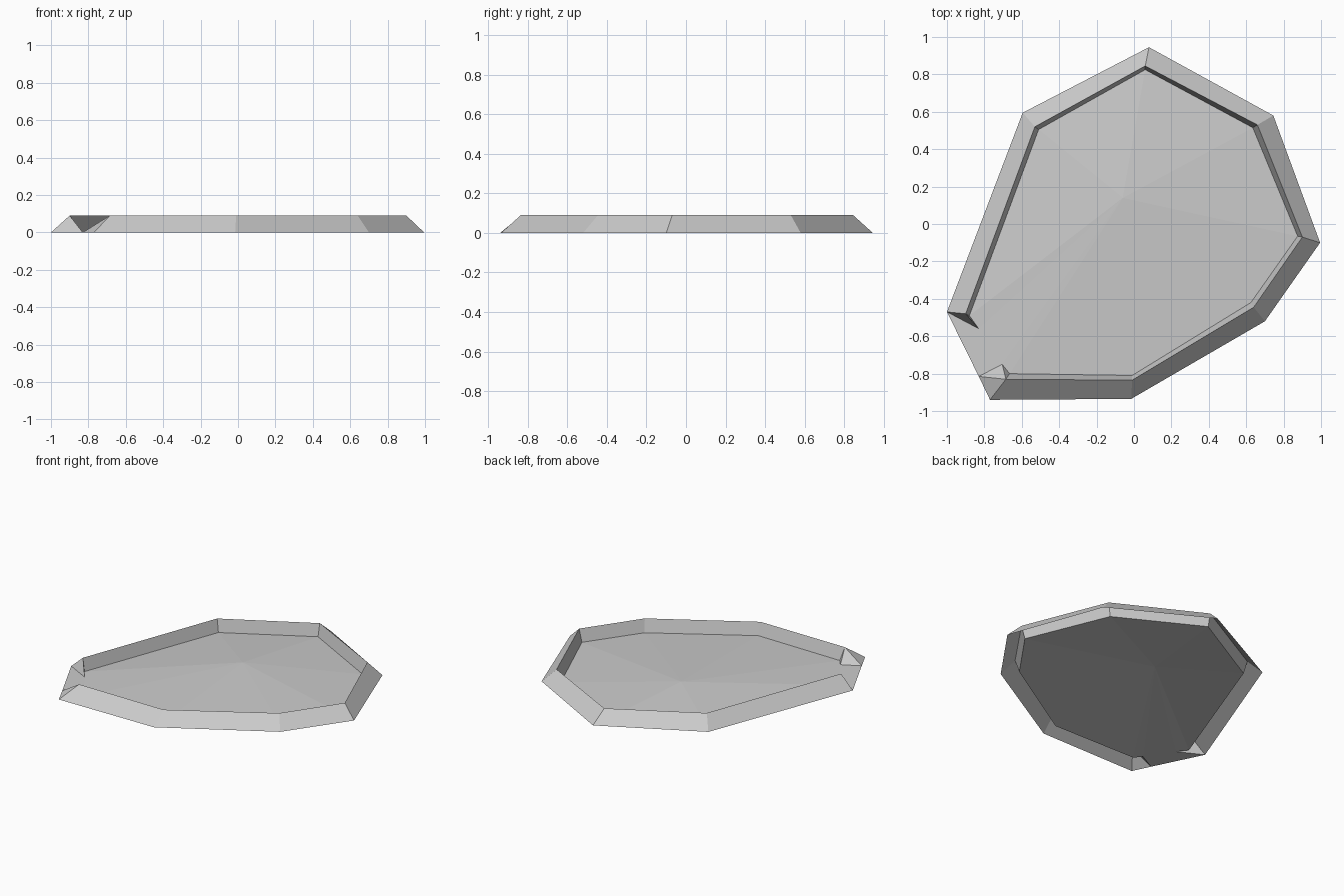
import bpy, bmesh

if "Cube" in bpy.data.objects:
    bpy.data.objects.remove(bpy.data.objects["Cube"])

RIM_Z = 0.09
PEAK = (-0.06, 0.14, 0.045)

# Matching corners, clockwise from the left side of the opening
outer = [(-1, -.47), (-.595, .595), (.08, .945), (.745, .58),
         (.995, -.1), (.7, -.52), (-.015, -.935), (-.77, -.94)]
crest = [(-.9, -.48), (-.53, .52), (.06, .845), (.66, .53),
         (.9, -.07), (.64, -.445), (-.01, -.835), (-.685, -.83)]
inner = [(-.88, -.49), (-.51, .505), (.06, .825), (.635, .515),
         (.875, -.065), (.625, -.42), (-.01, -.81), (-.665, -.8)]

stone = bpy.data.materials.new("grey stone")
stone.diffuse_color = (0.6, 0.6, 0.6, 1)
stone.use_nodes = True
stone.node_tree.nodes["Principled BSDF"].inputs["Base Color"].default_value = stone.diffuse_color


def add_part(name, build):
    """Make one flat-shaded part from a function that fills a bmesh."""
    bm = bmesh.new()
    build(bm)
    mesh = bpy.data.meshes.new(name)
    bm.to_mesh(mesh)
    bm.free()
    mesh.materials.append(stone)
    obj = bpy.data.objects.new(name, mesh)
    bpy.context.collection.objects.link(obj)


def ring(bm, points, z):
    return [bm.verts.new((x, y, z)) for x, y in points]


def bridge(bm, a, b):
    for i in range(len(a) - 1):
        bm.faces.new((a[i], b[i], b[i + 1], a[i + 1]))


# Raised bank: outer slope, steep inner wall and pointed ends at the opening
def build_bank(bm):
    o, c, n = ring(bm, outer, 0), ring(bm, crest, RIM_Z), ring(bm, inner, 0)
    bridge(bm, o, c)
    bridge(bm, c, n)
    left_tip, right_out, right_in = ring(
        bm, [(-.83, -.56), (-.83, -.815), (-.705, -.75)], 0)
    bm.faces.new((o[0], left_tip, c[0]))
    bm.faces.new((c[0], left_tip, n[0]))
    bm.faces.new((o[-1], c[-1], right_out))
    bm.faces.new((right_out, c[-1], right_in))
    bm.faces.new((c[-1], n[-1], right_in))


# Gently domed floor, running flat out through the opening
def build_floor(bm):
    loop = ring(bm, inner + [(-.705, -.75), (-.83, -.56)], 0)
    peak = bm.verts.new(PEAK)
    for i, v in enumerate(loop):
        bm.faces.new((loop[(i + 1) % len(loop)], v, peak))
    lip = ring(bm, [outer[0], (-.83, -.815)], 0)
    bm.faces.new((lip[0], lip[1], loop[-2], loop[-1]))


add_part("bank", build_bank)
add_part("floor", build_floor)
